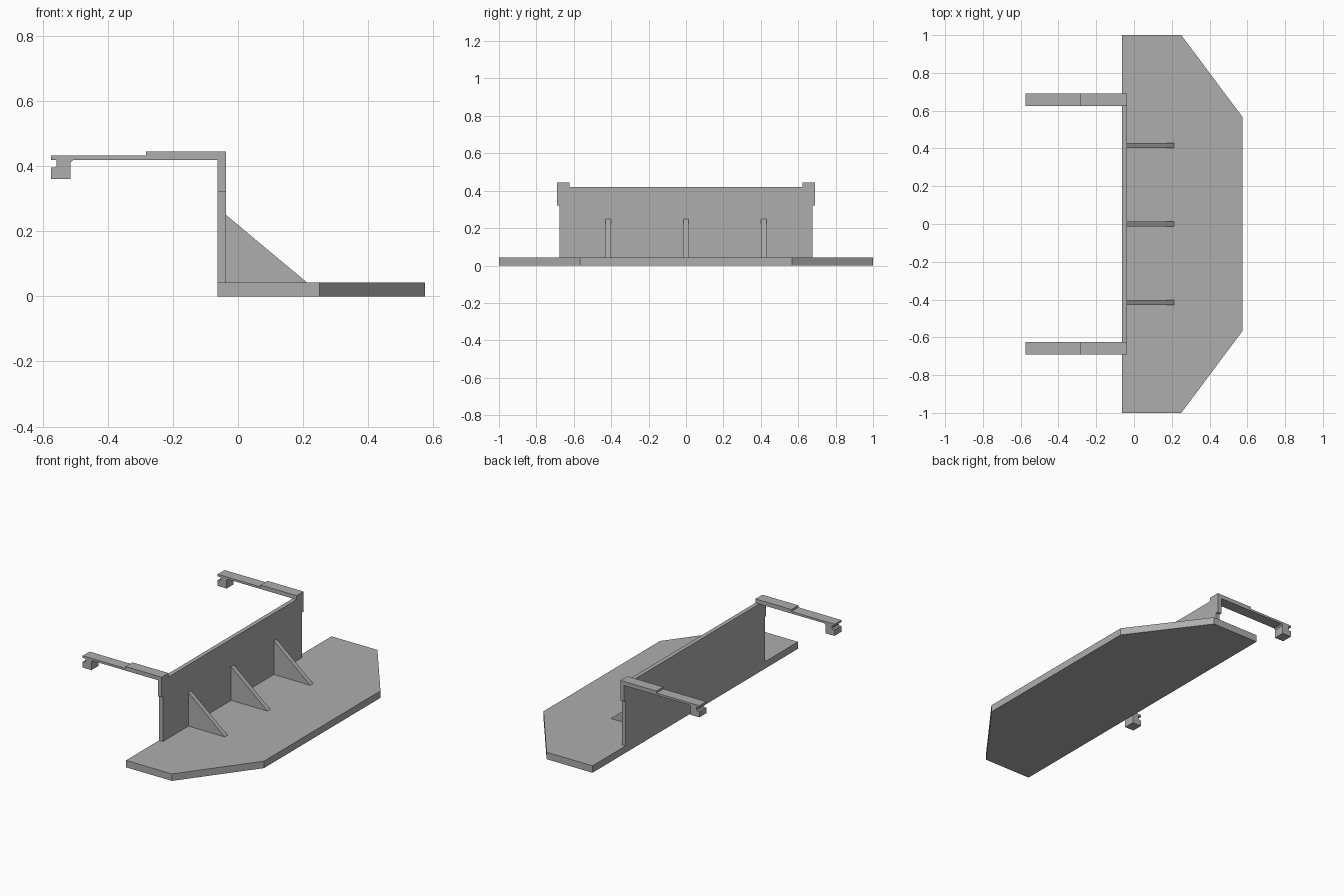
import bpy
import bmesh

if "Cube" in bpy.data.objects:
    bpy.data.objects.remove(bpy.data.objects["Cube"])

grey = bpy.data.materials.new("plain grey")
grey.diffuse_color = (0.42, 0.42, 0.42, 1)
grey.use_nodes = True
grey.node_tree.nodes["Principled BSDF"].inputs["Base Color"].default_value = grey.diffuse_color


def extrude_profile(name, points, start, end, axis):
    """Extrude a flat outline: axis 'Y' takes (x, z) points, 'Z' takes (x, y)."""
    bm = bmesh.new()

    def place(a, b, d):
        return (a, d, b) if axis == 'Y' else (a, b, d)

    face = bm.faces.new([bm.verts.new(place(a, b, start)) for a, b in points])
    out = bmesh.ops.extrude_face_region(bm, geom=[face])
    verts = [v for v in out["geom"] if isinstance(v, bmesh.types.BMVert)]
    bmesh.ops.translate(bm, verts=verts, vec=place(0, 0, end - start))
    bmesh.ops.recalc_face_normals(bm, faces=bm.faces)
    mesh = bpy.data.meshes.new(name)
    bm.to_mesh(mesh)
    bm.free()
    mesh.materials.append(grey)
    obj = bpy.data.objects.new(name, mesh)
    bpy.context.collection.objects.link(obj)
    return obj


BACK, FRONT = -0.063, -0.037   # wall faces
BASE_TOP = 0.043

# Base plate with two clipped corners
extrude_profile("base_plate",
                [(BACK, -1), (0.25, -1), (0.574, -0.567),
                 (0.574, 0.567), (0.25, 1), (BACK, 1)], 0, BASE_TOP, 'Z')

# Upright wall
extrude_profile("upright_wall",
                [(BACK, BASE_TOP), (FRONT, BASE_TOP), (FRONT, 0.42), (BACK, 0.42)],
                -0.677, 0.677, 'Y')

# Triangular support ribs
for i, y in enumerate((-0.416, 0, 0.416)):
    extrude_profile(f"support_rib_{i + 1}",
                    [(FRONT, BASE_TOP), (0.211, BASE_TOP), (FRONT, 0.25)],
                    y - 0.014, y + 0.014, 'Y')

# Clip arms: leg on the wall, stepped arm and hooked end
arm = [(FRONT, 0.32), (FRONT, 0.444), (-0.282, 0.444), (-0.282, 0.432),
       (-0.575, 0.432), (-0.575, 0.419), (-0.557, 0.419), (-0.557, 0.402),
       (-0.563, 0.395), (-0.575, 0.395), (-0.575, 0.36), (-0.515, 0.36),
       (-0.515, 0.41), (-0.506, 0.419), (BACK, 0.419), (BACK, 0.32)]
for side, sign in (("left", -1), ("right", 1)):
    extrude_profile(f"clip_arm_{side}", arm, sign * 0.624, sign * 0.691, 'Y')
